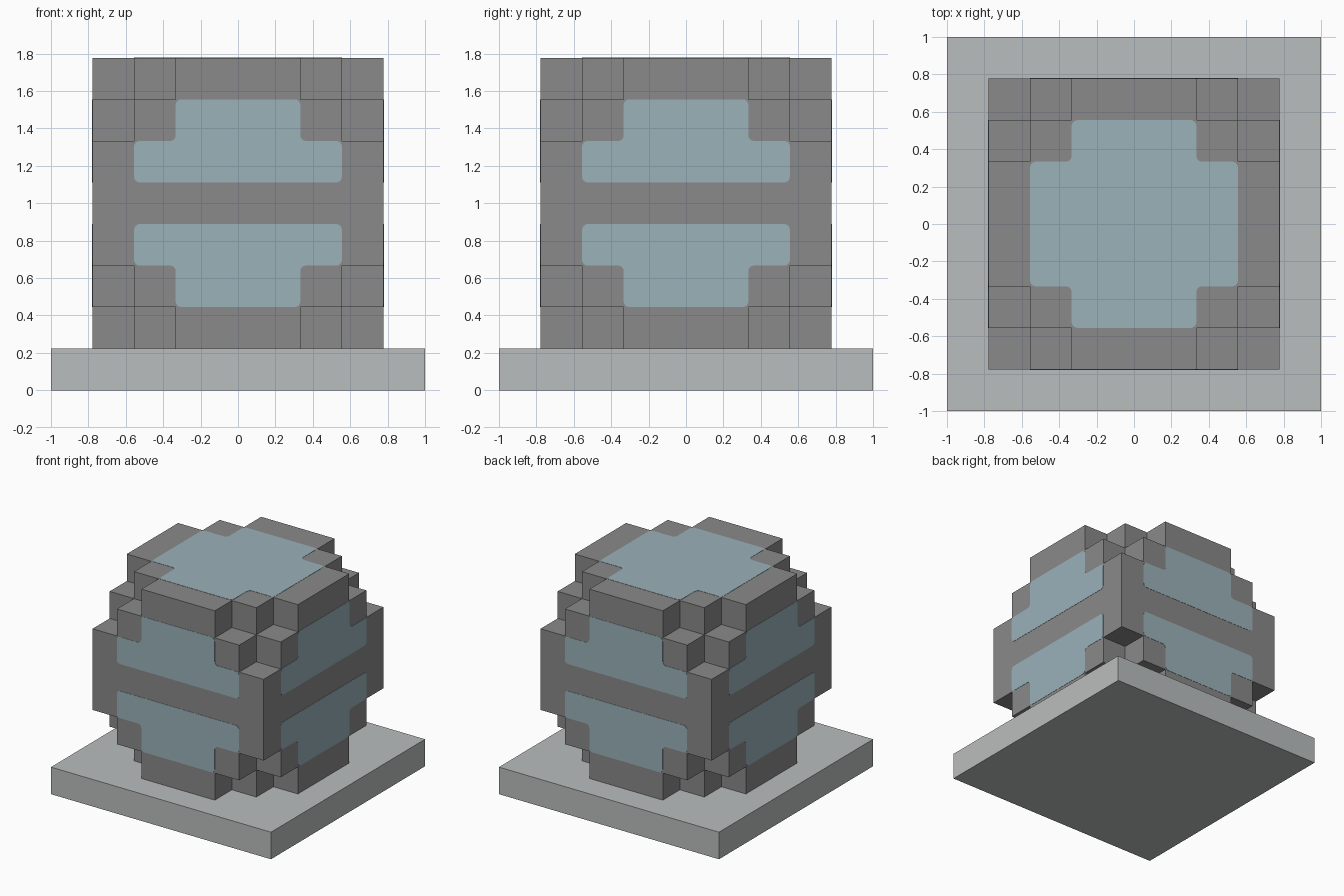
import bpy, bmesh, math
from itertools import product
from mathutils import Vector, Matrix

cube = bpy.data.objects.get("Cube")
if cube:
    bpy.data.objects.remove(cube, do_unlink=True)

U = 2 / 9                        # one block
CENTRE = Vector((0, 0, 4.5 * U))  # middle of the body
HALF = 3.5 * U


def material(name, rgb):
    m = bpy.data.materials.new(name)
    m.use_nodes = True
    m.diffuse_color = (*rgb, 1)
    m.node_tree.nodes["Principled BSDF"].inputs["Base Color"].default_value = (*rgb, 1)
    return m


stone = material("dark grey", (0.246, 0.252, 0.246))
pale = material("light grey", (0.491, 0.515, 0.509))
glass = material("pale blue", (0.328, 0.445, 0.491))


def finish(bm, name, mat):
    mesh = bpy.data.meshes.new(name)
    bm.to_mesh(mesh)
    bm.free()
    mesh.materials.append(mat)
    ob = bpy.data.objects.new(name, mesh)
    bpy.context.scene.collection.objects.link(ob)
    return ob


# Base slab
bm = bmesh.new()
bmesh.ops.create_cube(bm, size=1, matrix=Matrix.Translation((0, 0, U / 2)) @ Matrix.Diagonal((2, 2, U, 1)))
finish(bm, "base_slab", pale)

# Stepped body: blocks whose steps from the centre add up to four or less
BREAKS = [k * U for k in (-3.5, -2.5, -1.5, 1.5, 2.5, 3.5)]


def filled(cell):
    return all(0 <= c < 5 for c in cell) and sum(abs(c - 2) for c in cell) <= 4


bm = bmesh.new()
for cell in product(range(5), repeat=3):
    if not filled(cell):
        continue
    for axis, side in product(range(3), (0, 1)):
        near = list(cell)
        near[axis] += 2 * side - 1
        if filled(near):
            continue
        b, c = (axis + 1) % 3, (axis + 2) % 3
        corners = []
        for db, dc in ((0, 0), (1, 0), (1, 1), (0, 1)):
            p = Vector()
            p[axis] = BREAKS[cell[axis] + side]
            p[b] = BREAKS[cell[b] + db]
            p[c] = BREAKS[cell[c] + dc]
            corners.append(bm.verts.new(p + CENTRE))
        bm.faces.new(corners if side else corners[::-1])
bmesh.ops.remove_doubles(bm, verts=bm.verts, dist=0.001)
finish(bm, "stepped_body", stone)


def rounded(points, r=0.03, steps=4):
    """Round every right-angled corner of an outline given in blocks."""
    pts = [Vector(p) * U for p in points]
    out = []
    for i, p in enumerate(pts):
        d1 = (pts[i - 1] - p).normalized()
        d2 = (pts[(i + 1) % len(pts)] - p).normalized()
        mid = p + r * (d1 + d2)
        for s in range(steps + 1):
            t = math.pi / 2 * s / steps
            out.append(mid - r * (d2 * math.cos(t) + d1 * math.sin(t)))
    return out


def panel(name, points, turn):
    """Thin plate on the top of the body, then turned about its centre."""
    bm = bmesh.new()
    face = bm.faces.new([bm.verts.new((p.x, p.y, HALF - 0.002)) for p in rounded(points)])
    grown = bmesh.ops.extrude_face_region(bm, geom=[face])["geom"]
    bmesh.ops.translate(bm, verts=[g for g in grown if isinstance(g, bmesh.types.BMVert)], vec=(0, 0, 0.004))
    bmesh.ops.recalc_face_normals(bm, faces=bm.faces)
    bm.transform(Matrix.Translation(CENTRE) @ turn)
    finish(bm, name, glass)


# Window panels
a, b = 1.5, 2.5
cross = [(-a, -b), (a, -b), (a, -a), (b, -a), (b, a), (a, a),
         (a, b), (-a, b), (-a, a), (-b, a), (-b, -a), (-a, -a)]
upper = [(-b, 0.5), (b, 0.5), (b, a), (a, a), (a, b), (-a, b), (-a, a), (-b, a)]
lower = [(x, -y) for x, y in reversed(upper)]
panel("top_window", cross, Matrix.Identity(4))
for k, side in enumerate(("front", "left", "back", "right")):
    turn = Matrix.Rotation(k * math.pi / 2, 4, "Z") @ Matrix.Rotation(math.pi / 2, 4, "X")
    panel(side + "_upper_window", upper, turn)
    panel(side + "_lower_window", lower, turn)
